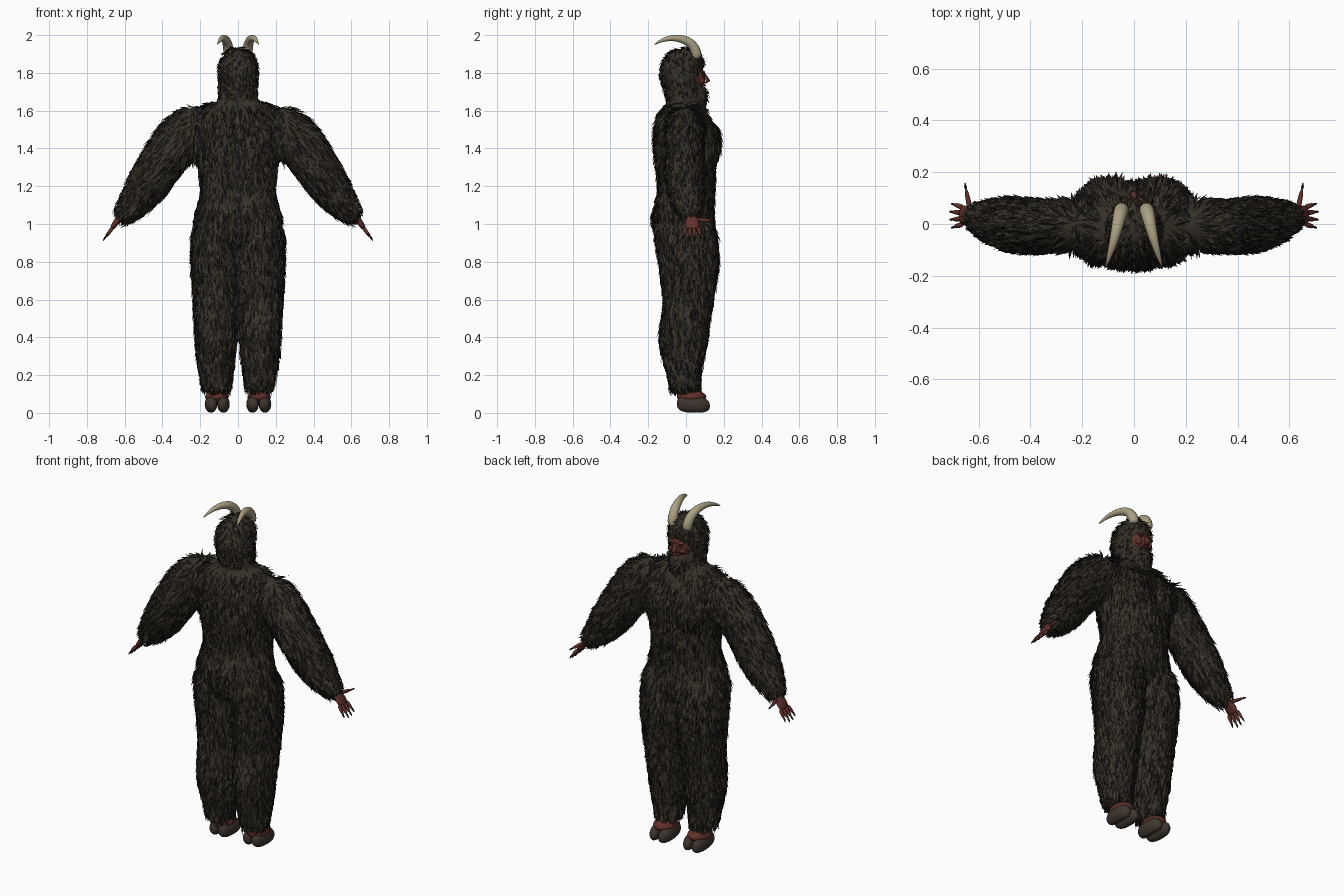
import bpy, bmesh, math, random
from mathutils import Vector, Matrix

random.seed(4)
if "Cube" in bpy.data.objects:
    bpy.data.objects.remove(bpy.data.objects["Cube"])
X, Y, Z = Vector((1, 0, 0)), Vector((0, 1, 0)), Vector((0, 0, 1))


def material(name, *rgb):
    m = bpy.data.materials.new(name)
    m.use_nodes = True
    m.diffuse_color = (*rgb, 1)
    m.node_tree.nodes["Principled BSDF"].inputs["Base Color"].default_value = (*rgb, 1)
    return m


fur = material("brown fur", .036, .029, .02)
fur_dark = material("dark fur", .011, .009, .007)
fur_light = material("light fur", .05, .04, .028)
skin = material("red skin", .115, .03, .023)
horn = material("bone horn", .4, .35, .23)
hoof = material("hoof", .05, .036, .027)
claw = material("dark claw", .015, .011, .01)


def loft(bm, points, sizes, axis=None, ref=Y, sides=12):
    """Closed tube through the points; sizes are (across, along ref)."""
    pts = [Vector(p) for p in points]
    rings = []
    for i, (p, (a, b)) in enumerate(zip(pts, sizes)):
        t = axis or (pts[min(i + 1, len(pts) - 1)] - pts[max(i - 1, 0)]).normalized()
        u = ref.cross(t).normalized()
        v = t.cross(u)
        angles = [math.tau * k / sides for k in range(sides)]
        rings.append([bm.verts.new(p + u * a * math.cos(g) + v * b * math.sin(g)) for g in angles])
    for r, q in zip(rings, rings[1:]):
        for k in range(sides):
            j = (k + 1) % sides
            bm.faces.new((r[k], r[j], q[j], q[k]))
    bm.faces.new(rings[0][::-1])
    bm.faces.new(rings[-1])


def upright(bm, rows, x=0):
    """Vertical loft from rows of height, half width, back and front."""
    loft(bm, [(x + (r[4] if len(r) > 4 else 0), (r[2] + r[3]) / 2, r[0]) for r in rows],
         [(r[1], (r[3] - r[2]) / 2) for r in rows], axis=Z, sides=16)


def ball(bm, centre, size):
    m = Matrix.Translation(centre) @ Matrix.Diagonal((*size, 1))
    bmesh.ops.create_uvsphere(bm, u_segments=20, v_segments=12, radius=1, matrix=m)


def finish(name, bm, mat, subsurf=0):
    bmesh.ops.recalc_face_normals(bm, faces=bm.faces)
    me = bpy.data.meshes.new(name)
    bm.to_mesh(me)
    bm.free()
    me.materials.append(mat)
    me.shade_smooth()
    ob = bpy.data.objects.new(name, me)
    bpy.context.collection.objects.link(ob)
    if subsurf:
        mod = ob.modifiers.new("Round", "SUBSURF")
        mod.levels = mod.render_levels = subsurf
    return ob


# Furry hide: trunk, hood, beard, arms and legs fused into one skin
bm = bmesh.new()
upright(bm, [(.86, .2, -.13, .15), (1, .24, -.18, .15), (1.08, .222, -.175, .145),
             (1.18, .19, -.14, .15), (1.3, .215, -.16, .155), (1.42, .235, -.172, .162),
             (1.52, .24, -.165, .15), (1.59, .22, -.14, .11), (1.635, .175, -.105, .085),
             (1.66, .09, -.08, .07)])
upright(bm, [(1.58, .1, -.09, .08), (1.66, .1, -.1, .07), (1.72, .1, -.12, .075),
             (1.79, .106, -.14, .085), (1.85, .101, -.132, .1), (1.9, .078, -.1, .08),
             (1.925, .045, -.06, .04), (1.93, .01, -.02, .01)])
upright(bm, [(1.62, .03, .05, .1), (1.66, .055, .02, .118), (1.71, .065, 0, .112),
             (1.735, .05, .01, .09)])
for s in (-1, 1):
    loft(bm, [(s * x, y, z) for x, y, z in
              [(.13, 0, 1.53), (.23, -.005, 1.51), (.32, -.01, 1.44), (.4, -.01, 1.33),
               (.475, 0, 1.21), (.55, .01, 1.11), (.61, .025, 1.05), (.635, .03, 1.03)]],
         [(.1, .09), (.135, .105), (.133, .1), (.117, .108), (.113, .108),
          (.085, .085), (.056, .06), (.035, .04)])
    ball(bm, (s * .09, .09, 1.43), (.1, .085, .13))
    upright(bm, [(.1, .07, -.085, .08, -.004 * s), (.16, .078, -.085, .075, -.003 * s),
                 (.24, .09, -.105, .08), (.34, .105, -.135, .105),
                 (.45, .11, -.14, .12), (.56, .116, -.115, .135),
                 (.68, .124, -.125, .155), (.8, .13, -.145, .175), (.92, .128, -.16, .165),
                 (1.02, .115, -.165, .14), (1.08, .06, -.08, .08)], x=s * .117)
hide = finish("furry_hide", bm, fur, 1)
mod = hide.modifiers.new("Fuse", "REMESH")
mod.mode, mod.voxel_size = "VOXEL", .016
mod = hide.modifiers.new("Relax", "SMOOTH")
mod.iterations = 3
graph = bpy.context.evaluated_depsgraph_get()
skin_mesh = bpy.data.meshes.new_from_object(hide.evaluated_get(graph))
hide.modifiers.clear()
hide.data = skin_mesh
skin_mesh.materials.clear()
skin_mesh.materials.append(fur)
skin_mesh.shade_smooth()

# Fur tufts: slim leaf blades following the lie of the coat
verts, faces, tones = [], [], []
for poly in skin_mesh.polygons:
    c, n = poly.center, poly.normal
    head = c.z > 1.66 and abs(c.x) < .14
    if abs(c.x) < .062 and c.y > .03 and 1.735 < c.z < 1.845:
        continue
    if n.z < -.8 and c.z < .3:
        continue
    on_arm = abs(c.x) > .27 or (c.z > 1.28 and abs(c.x) > .24)
    lie = Vector((math.copysign(.6, c.x), 0, -.8)) if on_arm else -Z
    for _ in range(int(poly.area * 4800 + random.random())):
        flow = lie + Vector([random.uniform(-.3, .3) for _ in range(3)])
        flow = (flow - n * flow.dot(n)).normalized()
        side = n.cross(flow)
        size = random.uniform(.05, .095) * (.5 if head or c.z < .17 or abs(c.x) > .56 else 1)
        wide = random.uniform(.004, .0075)
        jitter = skin_mesh.vertices[random.choice(poly.vertices)].co
        p = c.lerp(jitter, random.random())
        lift, roll = random.uniform(.003, .009), random.uniform(-.004, .004)
        k = len(verts)
        mid = p + flow * size * .45 + n * lift
        verts += [p - n * .003, mid + side * wide + n * roll,
                  p + flow * size + n * random.uniform(.002, .017), mid - side * wide - n * roll]
        faces.append((k, k + 1, k + 2, k + 3))
        tones.append(random.choice((0, 0, 0, 1, 1, 2)))
me = bpy.data.meshes.new("fur_tufts")
me.from_pydata(verts, [], faces)
for m in (fur, fur_dark, fur_light):
    me.materials.append(m)
for poly, tone in zip(me.polygons, tones):
    poly.material_index = tone
bpy.context.collection.objects.link(bpy.data.objects.new("fur_tufts", me))

# Face with brow, nose, cheeks and lips
bm = bmesh.new()
ball(bm, (0, .03, 1.775), (.066, .073, .075))
loft(bm, [(0, .09, 1.8), (0, .107, 1.775), (0, .118, 1.757), (0, .1, 1.745)],
     [(.008, .01), (.01, .012), (.016, .011), (.01, .008)], axis=Z)
ball(bm, (0, .092, 1.734), (.024, .014, .007))
for s in (-1, 1):
    ball(bm, (s * .034, .082, 1.758), (.02, .016, .016))
    ball(bm, (s * .027, .088, 1.804), (.022, .014, .008))
finish("face", bm, skin)
bm = bmesh.new()
for s in (-1, 1):
    ball(bm, (s * .026, .092, 1.788), (.012, .008, .007))
finish("eyes", bm, claw)

for s, label in ((-1, "right"), (1, "left")):
    # Horns sweep up, back and outward
    bm = bmesh.new()
    loft(bm, [(s * x, y, z) for x, y, z in
              [(.046, .06, 1.87), (.05, .052, 1.925), (.058, .02, 1.965), (.07, -.035, 1.985),
               (.085, -.09, 1.985), (.1, -.14, 1.968), (.11, -.168, 1.948)]],
         [(r, r) for r in (.03, .029, .026, .021, .015, .008, .002)], ref=X)
    finish(label + "_horn", bm, horn, 2)

    # Palm, fingers and thumb, each ending in a claw
    hand, nails = bmesh.new(), bmesh.new()
    loft(hand, [(s * .6, .028, 1.07), (s * .63, .03, 1.03), (s * .655, .033, .995),
                (s * .672, .032, .97)],
         [(.022, .025), (.019, .033), (.016, .043), (.01, .038)])
    digits = [(Vector((.662, .032 + f * .022, .982)),
               Vector((.706 - abs(f) * .007, .032 + f * .029, .924 + abs(f) * .01)))
              for f in (-1.5, -.5, .5, 1.5)]
    digits.append((Vector((.632, .05, 1.025)), Vector((.65, .138, 1.018))))
    for a, b in digits:
        a.x, b.x = a.x * s, b.x * s
        step = (b - a).normalized()
        loft(hand, [a, a.lerp(b, .5), b], [(.012, .012), (.011, .011), (.007, .007)],
             ref=X, sides=8)
        loft(nails, [b - step * .006, b + step * .012, b + step * .024 - X * s * .003],
             [(.007, .007), (.005, .005), (.001, .001)], ref=X, sides=8)
    finish(label + "_hand", hand, skin, 1)
    finish(label + "_claws", nails, claw, 1)

    # Cloven hoof under a bare pastern
    bm = bmesh.new()
    ball(bm, (s * .112, .03, .085), (.062, .078, .035))
    finish(label + "_pastern", bm, skin)
    bm = bmesh.new()
    for side in (-1, 1):
        loft(bm, [(s * .11 + side * x, y, z) for x, y, z in
                  [(.026, -.05, .05), (.031, -.02, .047), (.034, .05, .047),
                   (.031, .1, .042), (.026, .128, .036)]],
             [(.02, .025), (.033, .046), (.036, .049), (.031, .042), (.014, .02)],
             axis=Y, ref=Z)
    finish(label + "_hoof", bm, hoof, 2)
